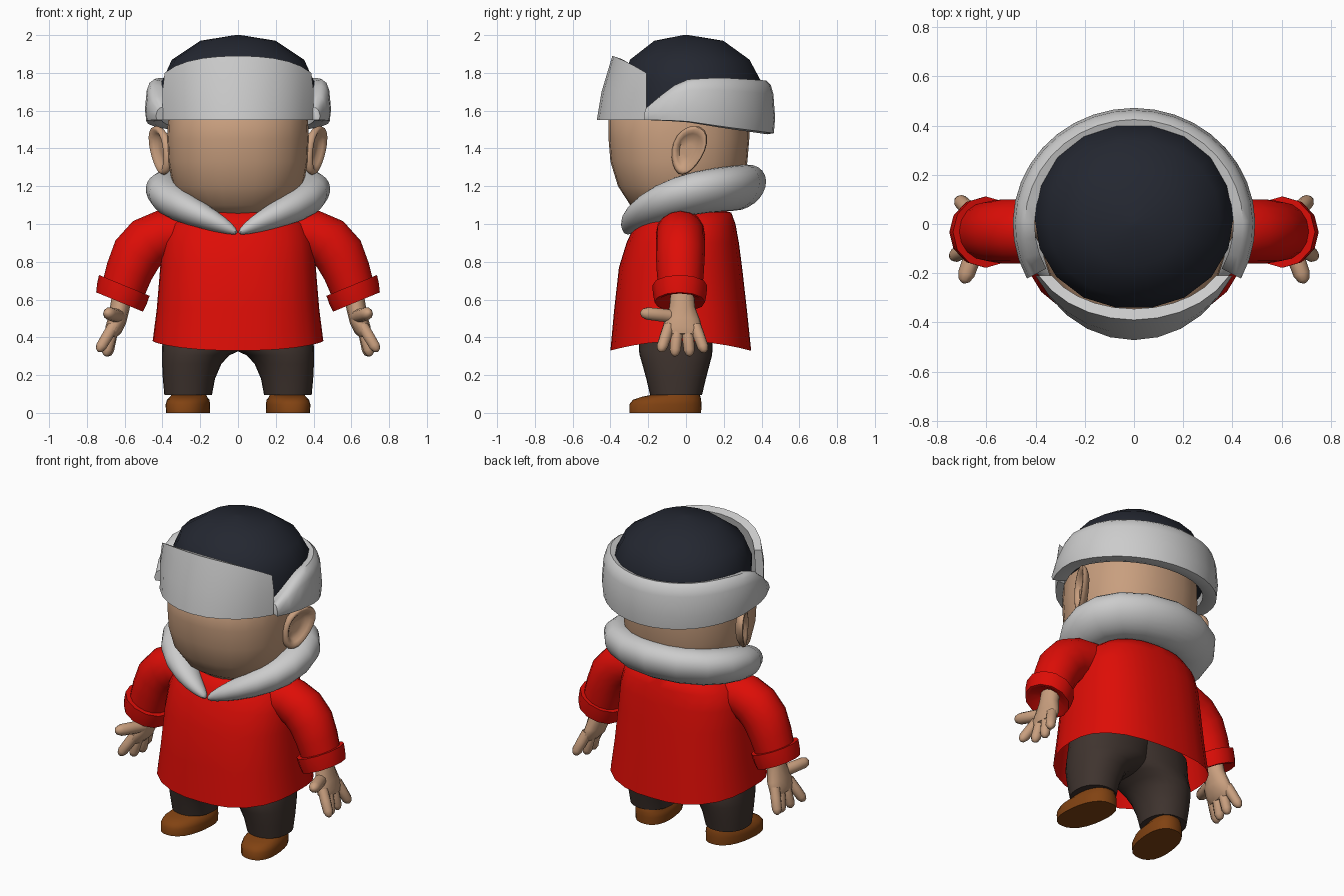
import bpy, bmesh
from math import sin, cos, pi, radians
from mathutils import Vector

if "Cube" in bpy.data.objects:
    bpy.data.objects.remove(bpy.data.objects["Cube"])


def material(name, rgb):
    m = bpy.data.materials.new(name)
    m.diffuse_color = (*rgb, 1)
    m.use_nodes = True
    m.node_tree.nodes["Principled BSDF"].inputs["Base Color"].default_value = m.diffuse_color
    return m


SKIN = material("skin", (0.58, 0.345, 0.21))
RED = material("red cloth", (0.73, 0.004, 0.002))
NAVY = material("navy cloth", (0.017, 0.02, 0.03))
TROUSER = material("dark brown cloth", (0.05, 0.034, 0.028))
LEATHER = material("leather", (0.22, 0.055, 0.006))


def build(name, lofts, mat=None, mirror=False, subsurf=0, angle=40, cap=(True, True)):
    """Skin each list of rings into one object."""
    bm = bmesh.new()
    for rings in lofts:
        vs = [[bm.verts.new(p) for p in r] for r in rings]
        n = len(vs[0])
        for a, b in zip(vs, vs[1:]):
            for i in range(n):
                j = (i + 1) % n
                bm.faces.new((a[i], a[j], b[j], b[i]))
        if cap[0]:
            bm.faces.new(vs[0][::-1])
        if cap[1]:
            bm.faces.new(vs[-1])
    bmesh.ops.recalc_face_normals(bm, faces=bm.faces)
    me = bpy.data.meshes.new(name)
    bm.to_mesh(me)
    bm.free()
    ob = bpy.data.objects.new(name, me)
    bpy.context.collection.objects.link(ob)
    if mat:
        me.materials.append(mat)
    bpy.ops.object.select_all(action='DESELECT')
    ob.select_set(True)
    bpy.context.view_layer.objects.active = ob
    bpy.ops.object.shade_smooth_by_angle(angle=radians(angle))
    if subsurf:
        m = ob.modifiers.new("smooth", 'SUBSURF')
        m.levels = m.render_levels = subsurf
    if mirror:
        m = ob.modifiers.new("mirror", 'MIRROR')
        m.use_mirror_merge = False
    return ob


def ring(z, x0, x1, y0, y1, n=2.0, count=24):
    """Horizontal superellipse filling a box."""
    pts = []
    for i in range(count):
        c, s = cos(2 * pi * i / count), sin(2 * pi * i / count)
        k = (abs(c) ** n + abs(s) ** n) ** (-1 / n)
        pts.append(Vector(((x0 + x1) / 2 + k * c * (x1 - x0) / 2,
                           (y0 + y1) / 2 + k * s * (y1 - y0) / 2, z)))
    return pts


def tube(path, radii, ref=(0, 1, 0), axis=None, count=12):
    """Rings along a path; each radius is a number or (along ref, across)."""
    path = [Vector(p) for p in path]
    rings = []
    for i, (p, r) in enumerate(zip(path, radii)):
        t = Vector(axis) if axis else path[min(i + 1, len(path) - 1)] - path[max(i - 1, 0)]
        t.normalize()
        u = Vector(ref)
        u = (u - t * u.dot(t)).normalized()
        v = t.cross(u)
        ru, rv = r if isinstance(r, tuple) else (r, r)
        rings.append([p + u * ru * cos(2 * pi * k / count) + v * rv * sin(2 * pi * k / count)
                      for k in range(count)])
    return rings


def digit(a, b, r, ref=(0, 1, 0)):
    a, b = Vector(a), Vector(b)
    return tube([a.lerp(b, t) for t in (0, 0.4, 0.8, 0.94, 1)],
                [r, r, r * 0.95, r * 0.65, r * 0.2], ref, count=10)


# Head
build("head", [[ring(z, -w, w, f, b, 2.3) for z, w, f, b in (
    (1.03, .08, -.13, .10), (1.055, .18, -.23, .18), (1.10, .275, -.295, .25),
    (1.20, .345, -.36, .295), (1.33, .37, -.40, .325), (1.45, .375, -.41, .335),
    (1.56, .37, -.41, .335), (1.66, .35, -.33, .32))]], SKIN, angle=60)

# Ears: thin dished ovals turned forward
ear = []
for x, k in ((.375, .75), (.395, .95), (.412, 1), (.428, .95), (.43, .84), (.418, .68), (.402, .55), (.40, .25)):
    r = []
    for i in range(20):
        a = 2 * pi * i / 20
        dz = .13 * k * sin(a)
        dy = .088 * k * cos(a) * (1 + .2 * sin(a)) + .25 * dz
        r.append((x + .04 * dz + .45 * dy, .013 + dy, 1.39 + dz))
    ear.append(r)
build("ear", [ear], SKIN, mirror=True, angle=60)

# Hat crown
build("hat_crown", [[ring(z, -w, w, f, b, 2.1, 18) for z, w, f, b in (
    (1.58, .40, -.34, .40), (1.75, .405, -.345, .405), (1.87, .35, -.30, .34),
    (1.97, .20, -.17, .20), (2.0, .015, -.015, .015))]], NAVY)

# Hat front flap, cut square at y = -0.21
flap = []
for i in range(11):
    a = (i - 5) / 5
    th = radians(-90 + 63 * a)
    f = (-sin(th) - cos(radians(63))) / (1 - cos(radians(63)))
    top = 1.89 - .09 * abs(a) ** 2.2
    flap.append([(rx * cos(th), -.21 - (ry - .21) * f, z) for rx, ry, z in (
        (.445, .472, 1.55), (.45, .447, 1.70), (.435, .39, top), (.375, .345, top - .015),
        (.39, .405, 1.555))])
build("hat_front_flap", [flap])


# Hat back band, tapering towards the temples
def lerp_table(t, table):
    for (a, *p), (b, *q) in zip(table, table[1:]):
        if t <= b:
            f = max(0, (t - a) / (b - a))
            return [u + (v - u) * f for u, v in zip(p, q)]
    return table[-1][1:]


band = []
for i in range(25):
    th = radians(-28 + 236 * i / 24)
    lo, hi = lerp_table(.47 * sin(th), ((-.22, 1.55, 1.62), (-.1, 1.545, 1.72), (0, 1.54, 1.765),
                                        (.2, 1.51, 1.775), (.47, 1.475, 1.76)))
    band.append([(.493 * k * cos(th), .472 * k * sin(th), lo + (hi - lo) * h) for k, h in (
        (.82, .05), (.91, 0), (.985, .02), (1, .3), (.98, .75), (.95, .92), (.9, 1), (.82, .96))])
build("hat_back_band", [band], angle=50)

# Fur collar, meeting in a point at the front
half = ((0, -.312, .955, .014, .014), (.06, -.305, .99, .048, .045), (.17, -.265, 1.037, .09, .07),
        (.325, -.15, 1.108, .13, .10), (.385, .03, 1.168, .148, .113), (.29, .235, 1.188, .165, .117),
        (0, .32, 1.195, .17, .118))
collar = []
for x, y, z, a, b in half + tuple((-p[0], *p[1:]) for p in half[-2::-1]):
    out = Vector((x, y - .03, 0)).normalized()
    u = out * cos(.42) + Vector((0, 0, sin(.42)))
    v = Vector((0, 0, cos(.42))) - out * sin(.42)
    collar.append([Vector((x, y, z)) + u * a * cos(pi * k / 6) + v * b * sin(pi * k / 6)
                   for k in range(12)])
build("fur_collar", [collar], subsurf=1, angle=60)

# Coat body with a gently waved open hem
coat = [ring(z, -w, w, f, b, 2.5, 28) for z, w, f, b in (
    (.38, .452, -.40, .345), (.55, .43, -.38, .322), (.77, .412, -.355, .297), (.90, .40, -.315, .28),
    (1.0, .37, -.27, .262), (1.06, .29, -.23, .24), (1.09, .15, -.14, .15))]
for p in coat[0]:
    p.z -= .05 * min(1, abs(p.y + .03) / .37) ** 2
build("coat", [coat], RED, angle=50, cap=(False, True))

# Sleeves and turned-up cuffs
build("sleeve", [tube([(.28, -.03, .955), (.40, -.03, .94), (.475, -.03, .905), (.535, -.03, .84),
                       (.575, -.03, .75), (.605, -.03, .66)],
                      [(.13, .12), (.13, .132), (.13, .137), (.13, .135), (.125, .125), (.117, .117)],
                      count=16)], RED, mirror=True, angle=60)
A, B = Vector((.602, -.033, .675)), Vector((.627, -.033, .587))
build("cuff", [tube([A, A, A.lerp(B, .5), B, B, A.lerp(B, .6)], [.10, .145, .142, .134, .118, .06],
                    axis=(.38, 0, -.92), count=12)], RED, mirror=True, angle=35)

# Hands: palm, four fingers and thumb
palm = tube([(.61, -.02, .65), (.625, -.02, .56), (.64, -.02, .49), (.66, -.02, .44), (.672, -.02, .41)],
            [(.06, .052), (.068, .052), (.095, .05), (.105, .045), (.09, .03)])
fingers = [digit((.66, y0, .46), (x, y1, z), .031) for y0, x, y1, z in (
    (-.09, .74, -.135, .325), (-.045, .70, -.06, .30), (.005, .69, .02, .30), (.05, .715, .10, .32))]
thumb = digit((.63, -.06, .51), (.695, -.24, .53), .036, (1, 0, 0))
build("hand", [palm, thumb] + fingers, SKIN, mirror=True, angle=60)

# Trouser legs, overlapping above the crotch
build("trouser_leg", [[ring(z, x0, x1, f, b, 2.2) for z, x0, x1, f, b in (
    (.095, .138, .39, -.19, .085), (.18, .122, .398, -.21, .105), (.26, .088, .402, -.232, .126),
    (.305, .045, .402, -.245, .138), (.335, -.02, .402, -.25, .14), (.38, -.10, .40, -.25, .14),
    (.50, -.14, .39, -.24, .14))]], TROUSER, mirror=True, angle=60)

# Shoes, toes turned slightly out
shoe = [ring(z, x0, x1, f, b, 2.4) for z, x0, x1, f, b in (
    (0, .152, .376, -.30, .08), (.045, .15, .378, -.30, .082), (.07, .156, .372, -.28, .08),
    (.085, .17, .36, -.235, .077), (.10, .178, .352, -.16, .07))]
for r in shoe:
    for p in r:
        p.x -= .12 * (p.y + .1)
build("shoe", [shoe], LEATHER, mirror=True, angle=50)
